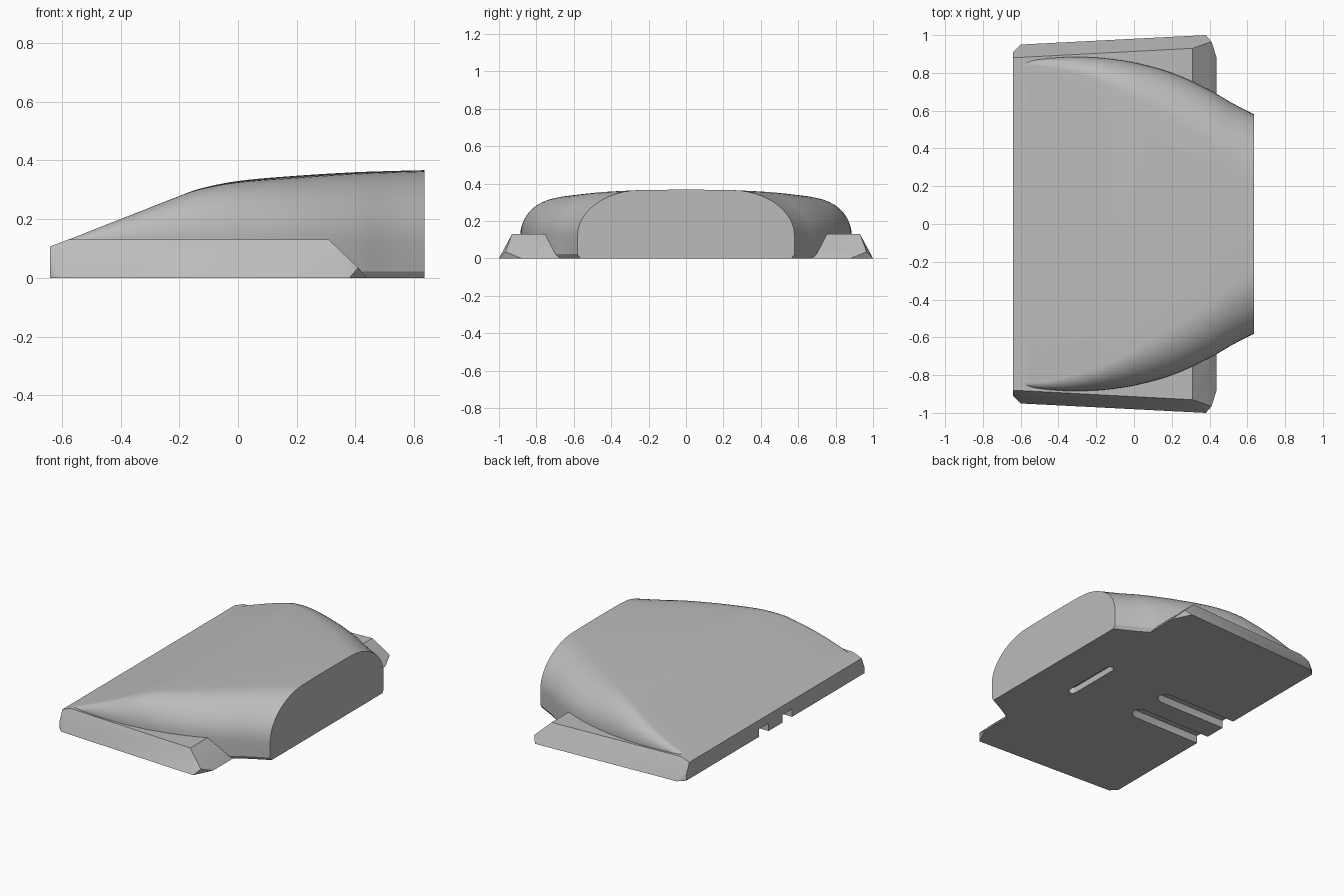
import bpy, bmesh, math
from mathutils import Matrix

if "Cube" in bpy.data.objects:
    bpy.data.objects.remove(bpy.data.objects["Cube"], do_unlink=True)

grey = bpy.data.materials.new("plain grey")
grey.use_nodes = True
grey.diffuse_color = (0.5, 0.5, 0.5, 1)
grey.node_tree.nodes["Principled BSDF"].inputs["Base Color"].default_value = (0.5, 0.5, 0.5, 1)


def make_object(name, bm):
    bmesh.ops.recalc_face_normals(bm, faces=bm.faces)
    mesh = bpy.data.meshes.new(name)
    bm.to_mesh(mesh)
    bm.free()
    obj = bpy.data.objects.new(name, mesh)
    mesh.materials.append(grey)
    bpy.context.collection.objects.link(obj)
    return obj


def combine(target, tool, operation):
    mod = target.modifiers.new(operation, 'BOOLEAN')
    mod.operation = operation
    mod.solver = 'EXACT'
    mod.object = tool
    bpy.context.view_layer.objects.active = target
    bpy.ops.object.modifier_apply(modifier=mod.name)
    bpy.data.objects.remove(tool, do_unlink=True)


# Cover stations: x, half width, height, corner radius across, corner radius up
STATIONS = [
    (-0.60, 0.855, 0.121, 0.015, 0.012),
    (-0.50, 0.872, 0.161, 0.035, 0.035),
    (-0.35, 0.884, 0.220, 0.075, 0.085),
    (-0.22, 0.882, 0.271, 0.115, 0.135),
    (-0.13, 0.875, 0.304, 0.145, 0.165),
    (0.00, 0.855, 0.330, 0.190, 0.190),
    (0.20, 0.800, 0.348, 0.250, 0.215),
    (0.40, 0.710, 0.360, 0.290, 0.230),
    (0.52, 0.640, 0.364, 0.310, 0.237),
    (0.636, 0.580, 0.367, 0.330, 0.240),
]


def slope(i, k):
    a, b = STATIONS[max(i - 1, 0)], STATIONS[min(i + 1, len(STATIONS) - 1)]
    return (b[k] - a[k]) / (b[0] - a[0])


def station(i, t):
    """Smooth blend between station i and the next."""
    a, b = STATIONS[i], STATIONS[i + 1]
    d = b[0] - a[0]
    out = [a[0] + d * t]
    for k in range(1, 5):
        out.append((2*t**3 - 3*t*t + 1) * a[k] + (3*t*t - 2*t**3) * b[k]
                   + d * (t**3 - 2*t*t + t) * slope(i, k) + d * (t**3 - t*t) * slope(i + 1, k))
    return out


def section(x, w, h, ry, rz):
    """Arch outline: chamfered foot, upright wall, rounded corner, gentle crown."""
    crown = 0.012 * min(max((x + 0.2) / 0.4, 0), 1)
    half = [(w - 0.015, 0), (w, 0.022), (w, (h - rz) * 0.6)]
    for j in range(13):
        a = math.pi / 2 * j / 12
        half.append((w - ry + ry * math.cos(a), h - rz + rz * math.sin(a)))
    half += [((w - ry) * f, h) for f in (0.75, 0.5, 0.25)]
    half = [(y, z - crown * (y / w)**2 * z / h if z > 0.05 else z) for y, z in half]
    return [(x, y, z) for y, z in half + [(0, h)] + [(-y, z) for y, z in reversed(half)]]


# Domed cover
steps = 5
rows = [station(i, s / steps) for i in range(len(STATIONS) - 1) for s in range(steps)]
rows.append(STATIONS[-1])
bm = bmesh.new()
rings = [[bm.verts.new(p) for p in section(*r)] for r in rows]
n = len(rings[0])
for a, b in zip(rings, rings[1:]):
    for j in range(n):
        bm.faces.new((a[j], a[(j + 1) % n], b[(j + 1) % n], b[j]))
bm.faces.new(rings[0])
bm.faces.new(rings[-1])
body = make_object("body", bm)

# Flanged base with sloped sides and cut corners
corners = [
    (-0.60, 0.95, 0), (-0.64, 0.91, 0), (-0.64, 0.91, 0.037), (-0.64, 0.88, 0.07),
    (-0.64, 0.88, 0.107), (-0.58, 0.883, 0.13), (0.31, 0.93, 0.13),
    (0.365, 0.932, 0.07), (0.41, 0.965, 0.035), (0.38, 1.0, 0), (0.438, 0.88, 0),
]
bm = bmesh.new()
for x, y, z in corners:
    for side in (1, -1):
        bm.verts.new((x, y * side, z))
bmesh.ops.convex_hull(bm, input=bm.verts)
bmesh.ops.dissolve_limit(bm, angle_limit=0.01, verts=bm.verts, edges=bm.edges)
combine(body, make_object("base", bm), 'UNION')


def slot(name, x, y, length, width, depth, turn):
    """Round-ended groove cutter on the underside, running along x before turning."""
    r, straight = width / 2, length / 2 - width / 2
    outline = []
    for end in (1, -1):
        for k in range(9):
            a = math.pi * (k / 8 - 0.5)
            outline.append((end * (straight + r * math.cos(a)), end * r * math.sin(a), -0.05))
    bm = bmesh.new()
    face = bm.faces.new([bm.verts.new(p) for p in outline])
    out = bmesh.ops.extrude_face_region(bm, geom=[face])
    top = [v for v in out["geom"] if isinstance(v, bmesh.types.BMVert)]
    bmesh.ops.translate(bm, verts=top, vec=(0, 0, 0.05 + depth))
    bm.transform(Matrix.Translation((x, y, 0)) @ Matrix.Rotation(turn, 4, 'Z'))
    return make_object(name, bm)


# Underside grooves: two open at the low edge, one closed crosswise
for side in (1, -1):
    combine(body, slot("long_groove", -0.45, 0.12 * side, 0.7, 0.1, 0.05, 0), 'DIFFERENCE')
combine(body, slot("cross_groove", 0.34, 0, 0.4, 0.05, 0.04, math.pi / 2), 'DIFFERENCE')

# Smooth shading with sharp edges kept
bpy.ops.object.select_all(action='DESELECT')
body.select_set(True)
bpy.context.view_layer.objects.active = body
bpy.ops.object.shade_smooth_by_angle(angle=math.radians(30))
